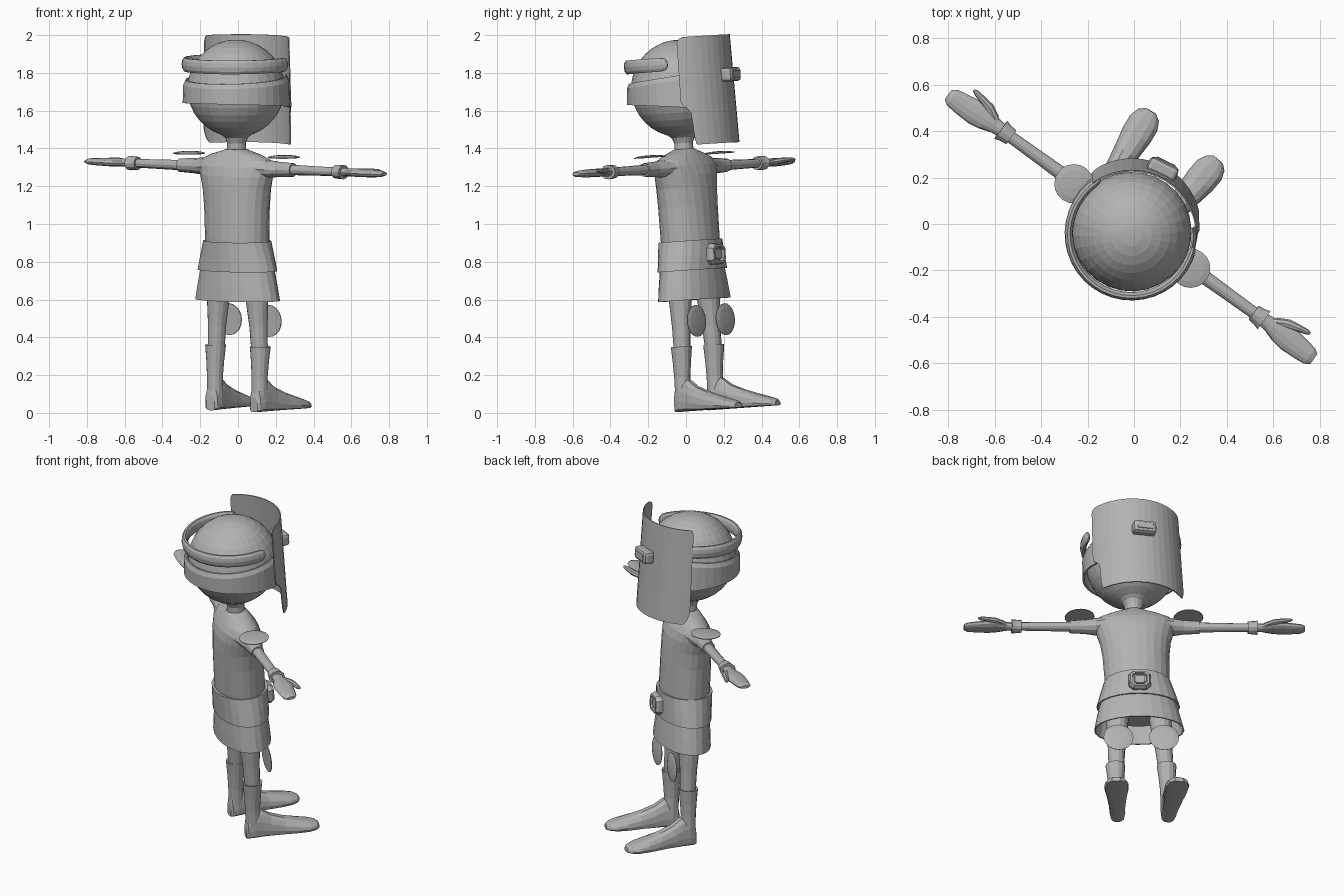
import bpy, bmesh, math
from mathutils import Matrix, Vector

if "Cube" in bpy.data.objects:
    bpy.data.objects.remove(bpy.data.objects["Cube"])

# One plain material
grey = bpy.data.materials.new("plain_grey")
grey.diffuse_color = (0.45, 0.45, 0.45, 1)
grey.use_nodes = True
grey.node_tree.nodes["Principled BSDF"].inputs["Base Color"].default_value = grey.diffuse_color

# The figure faces local +y; it is turned and leans slightly as a whole
POSE = (Matrix.Translation((0.002, 0.085, 0.012))
        @ Matrix.Rotation(math.radians(-36), 4, 'Z')
        @ Matrix.Rotation(0.06, 4, 'X') @ Matrix.Rotation(0.035, 4, 'Y'))


def finish(name, bm, bevel=0):
    bmesh.ops.recalc_face_normals(bm, faces=bm.faces)
    me = bpy.data.meshes.new(name)
    bm.to_mesh(me)
    bm.free()
    me.materials.append(grey)
    ob = bpy.data.objects.new(name, me)
    bpy.context.collection.objects.link(ob)
    ob.matrix_world = POSE
    if bevel:
        m = ob.modifiers.new("bevel", 'BEVEL')
        m.width, m.segments = bevel, 2
    return ob


def loft(name, rings, caps=(True, True)):
    """Skin a list of closed rings of points."""
    bm = bmesh.new()
    rows = [[bm.verts.new(p) for p in r] for r in rings]
    n = len(rows[0])
    for a, b in zip(rows, rows[1:]):
        for i in range(n):
            bm.faces.new((a[i], a[(i + 1) % n], b[(i + 1) % n], b[i]))
    if caps[0]:
        bm.faces.new(rows[0])
    if caps[1]:
        bm.faces.new(rows[-1])
    return finish(name, bm)


def circle(n):
    return [(math.cos(2 * math.pi * i / n), math.sin(2 * math.pi * i / n)) for i in range(n)]


def flat_ring(z, a, b=None, x=0, y=0, n=24):
    b = a if b is None else b
    return [Vector((x + a * c, y + b * s, z)) for c, s in circle(n)]


def arm_ring(side, x, a, b, y=0, z=1.29, n=12):
    return [Vector((side * x, y + a * c, z + b * s)) for c, s in circle(n)]


def around(angle, r, z):
    """Point around the head; angle 0 is straight ahead, in degrees."""
    t = math.radians(angle)
    return Vector((r * math.sin(t), r * math.cos(t), z))


def steps(a, b, n):
    return [a + (b - a) * i / n for i in range(n + 1)]


# Head and neck
bm = bmesh.new()
bmesh.ops.create_uvsphere(bm, u_segments=28, v_segments=18, radius=0.258,
                          matrix=Matrix.Translation((0, 0, 1.71)))
finish("head", bm)
loft("neck", [flat_ring(z, r, n=16) for z, r in
              ((1.36, .052), (1.42, .05), (1.45, .062), (1.475, .095), (1.52, .15))])

# Torso, then two flared open tiers below it
loft("torso", [flat_ring(z, a, b) for z, a, b in (
    (.76, .18, .135), (.92, .184, .14), (1.08, .19, .138), (1.18, .202, .134),
    (1.25, .222, .127), (1.30, .238, .112), (1.335, .215, .092),
    (1.36, .155, .075), (1.378, .09, .062), (1.388, .056, .054))])
loft("jacket_hem", [flat_ring(z, a, b) for z, a, b in (
    (.90, .18, .138), (.902, .192, .156), (.82, .217, .152), (.745, .238, .149),
    (.745, .23, .141), (.82, .205, .14))], (False, False))
loft("skirt", [flat_ring(z, a, b) for z, a, b in (
    (.77, .205, .135), (.75, .222, .14), (.67, .24, .146), (.588, .257, .15),
    (.588, .25, .143), (.75, .212, .132))], (False, False))
loft("hips", [flat_ring(z, a, b) for z, a, b in (
    (.80, .19, .13), (.72, .19, .12), (.66, .13, .07))])

# Belt buckle: rounded frame with a raised centre
bm = bmesh.new()
outer = [(x * .062, z * .056) for x, z in
         ((-.6, -1), (.6, -1), (1, -.6), (1, .6), (.6, 1), (-.6, 1), (-1, .6), (-1, -.6))]
face = [[Vector((x * k, y, .822 + z * k)) for x, z in outer] for k, y in
        ((1, .13), (1, .168), (.86, .186), (.66, .186), (.62, .168), (.5, .168), (.46, .178))]
bm.free()
loft("buckle", face)

for side, label in ((-1, "left"), (1, "right")):
    # Sleeve, forearm and cuff
    loft(label + "_sleeve", [arm_ring(side, *v) for v in (
        (.15, .085, .05), (.22, .06, .046), (.28, .044, .04), (.37, .038, .036),
        (.37, .028, .028))])
    loft(label + "_arm", [arm_ring(side, *v) for v in (
        (.34, .031, .028), (.5, .028, .025), (.66, .026, .023))])
    loft(label + "_cuff", [arm_ring(side, *v) for v in (
        (.645, .024, .024), (.645, .037, .035), (.675, .04, .037), (.70, .048, .038),
        (.70, .025, .02))])
    # Mitten hand and thumb
    loft(label + "_hand", [arm_ring(side, *v) for v in (
        (.68, .028, .024, 0), (.73, .034, .021, 0), (.78, .051, .022, 0),
        (.83, .055, .022, -.004), (.90, .048, .02, -.008), (.95, .041, .017, -.010),
        (.972, .026, .009, -.010))])
    loft(label + "_thumb", [arm_ring(side, *v, n=8) for v in (
        (.74, .022, .015, .02, 1.292), (.79, .022, .015, .047, 1.296),
        (.84, .016, .013, .06, 1.298), (.88, .012, .01, .068, 1.298),
        (.895, .005, .005, .07, 1.298))])
    # Shoulder disc
    loft(label + "_shoulder_pad", [flat_ring(z, r, x=side * .31, n=20) for z, r in
                                   ((1.353, .084), (1.357, .085), (1.363, .06), (1.366, .02))])
    # Knee disc
    loft(label + "_knee_pad", [[Vector((side * .13 + r * c, y, .475 + r * s))
                                for c, s in circle(20)] for y, r in
                               ((.096, .084), (.100, .085), (.106, .06), (.109, .02))])
    # Leg and boot shaft
    loft(label + "_leg", [flat_ring(z, r, x=side * x, n=14) for z, r, x in (
        (.74, .068, .118), (.58, .06, .127), (.45, .049, .135), (.31, .044, .142))])
    loft(label + "_boot_shaft", [flat_ring(z, r, x=side * .146, y=y, n=14) for z, r, y in (
        (.34, .044, 0), (.345, .056, 0), (.26, .048, -.004), (.18, .043, -.008),
        (.10, .044, -.008), (.03, .045, -.008))])
    # Foot: flat-bottomed loft, slightly splayed
    splay = Matrix.Rotation(-side * math.radians(5), 4, 'Z')
    rings = []
    for y, hw, top in ((-.056, .026, .08), (-.045, .038, .13), (-.01, .045, .175),
                       (.04, .046, .168), (.09, .05, .13), (.17, .058, .096),
                       (.25, .068, .07), (.31, .068, .052), (.35, .052, .04), (.37, .026, .028)):
        ring = []
        for c, s in circle(14):
            z = top * (.3 + .7 * s) if s > 0 else top * .3 * (1 - abs(s) ** .35)
            ring.append(splay @ Vector((hw * math.copysign(abs(c) ** .75, c), y, z))
                        + Vector((side * .147, 0, 0)))
        rings.append(ring)
    loft(label + "_foot", rings)

# Face shield: curved plate, notched at its lower corners
rings = []
T = .006
for a in [-72, -71, -69, -65] + steps(-60, 36, 12) + [40, 42, 44, 48, 52, 54]:
    low = 1.405
    if a > 40:
        low = 1.44 if a <= 42 else 1.575 if a <= 44 else 1.60 if a <= 48 else 1.615
    elif a < -65:
        low = 1.43 if a >= -69 else 1.46
    if a in (54, -72):
        low += .02
    high = 1.95 if a in (54, -72) else 1.968 if a in (52, -71) else 1.978
    r0, r1 = .296 - (low - 1.4) * .02, .284
    rings.append([around(a, r0 - T, low), around(a, r0, low),
                  around(a, r1, high), around(a, r1 - T, high)])
loft("face_shield", rings)

# Raised window on the shield
bm = bmesh.new()
bmesh.ops.create_cube(bm, size=1, matrix=Matrix.Rotation(math.radians(10), 4, 'Z')
                      @ Matrix.Translation((0, .305, 1.765)) @ Matrix.Diagonal((.135, .065, .075, 1)))
finish("shield_window", bm, .018)
bm = bmesh.new()
bmesh.ops.create_cube(bm, size=1, matrix=Matrix.Rotation(math.radians(10), 4, 'Z')
                      @ Matrix.Translation((0, .338, 1.765)) @ Matrix.Diagonal((.09, .009, .04, 1)))
finish("window_pane", bm, .003)

# Wide headband round the back, deepening toward the shield
rings = []
for a in steps(50, 292, 24):
    k = abs(a - 171) / 121
    low, high = 1.645 - .04 * k ** 2, 1.75 + .03 * k ** 2
    rings.append([around(a, .272, low), around(a, .284, low), around(a, .28, high - .025),
                  around(a, .268, high), around(a, .26, high)])
loft("headband", rings)

# Thick rounded strap above the headband
rings = []
ends = {0: .35, 1: .75, 2: .93}
angles = [66, 68, 71] + steps(78, 282, 22) + [289, 292, 294]
for i, a in enumerate(angles):
    k = ends.get(min(i, len(angles) - 1 - i), 1)
    rings.append([around(a, .27 + .018 * k * c, 1.84 + .038 * k * s) for c, s in circle(10)])
loft("head_strap", rings)
